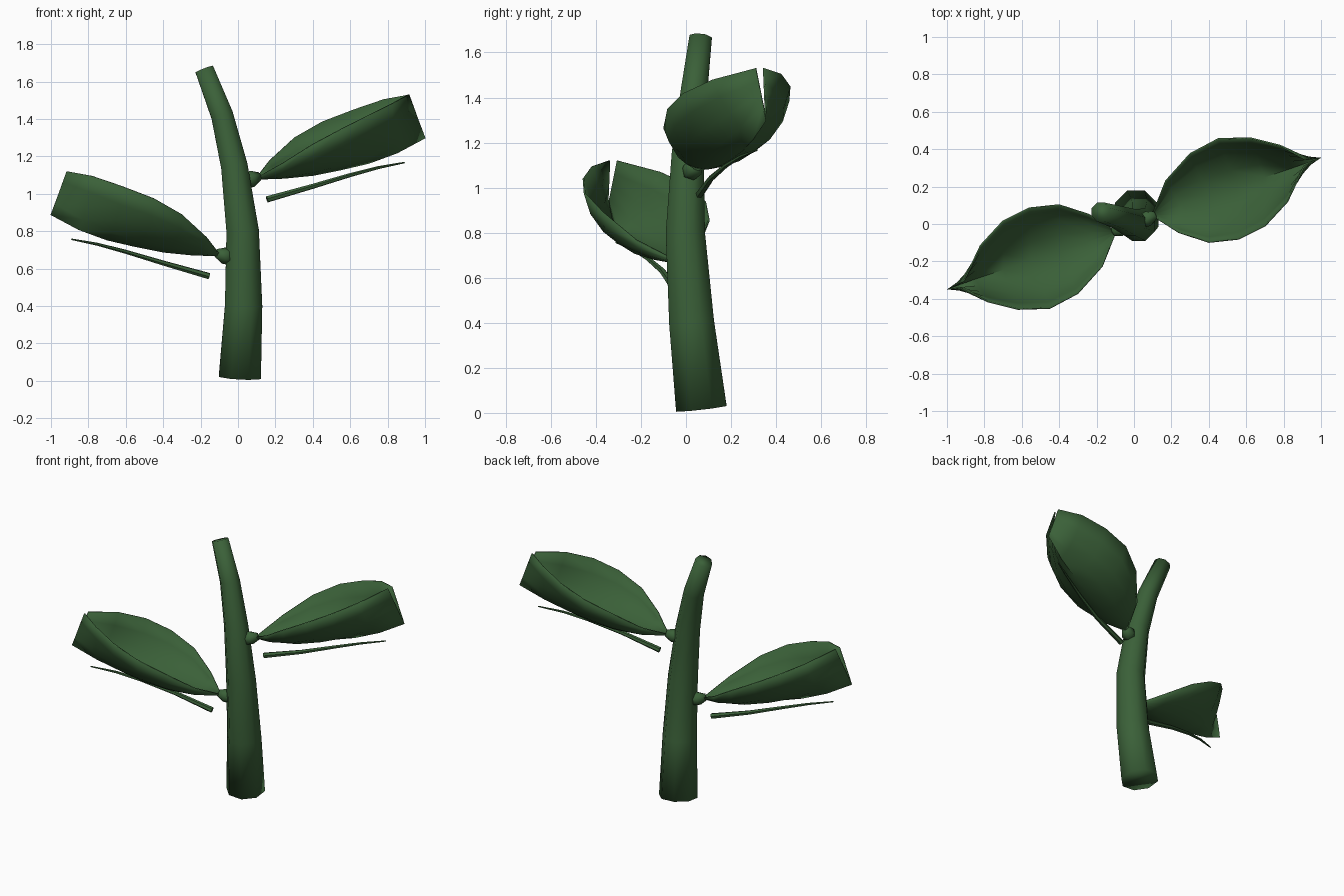
import bpy, bmesh, math
from mathutils import Vector, Matrix

cube = bpy.data.objects.get("Cube")
if cube:
    bpy.data.objects.remove(cube, do_unlink=True)

GREEN = (0.043, 0.118, 0.04, 1)
green = bpy.data.materials.new("leaf green")
green.use_nodes = True
green.diffuse_color = GREEN
green.node_tree.nodes["Principled BSDF"].inputs["Base Color"].default_value = GREEN


def finish(bm, name, angle=180):
    bmesh.ops.recalc_face_normals(bm, faces=bm.faces)
    mesh = bpy.data.meshes.new(name)
    bm.to_mesh(mesh)
    bm.free()
    mesh.materials.append(green)
    ob = bpy.data.objects.new(name, mesh)
    bpy.context.collection.objects.link(ob)
    bpy.ops.object.select_all(action='DESELECT')
    ob.select_set(True)
    bpy.context.view_layer.objects.active = ob
    if angle < 180:
        bpy.ops.object.shade_smooth_by_angle(angle=math.radians(angle))
    else:
        bpy.ops.object.shade_smooth()
    return ob


def tube(name, path, radii, sides, place=Matrix(), angle=180):
    """Capped tube whose rings stand square to the path."""
    bm = bmesh.new()
    pts = [Vector(p) for p in path]
    rings = []
    for i, p in enumerate(pts):
        along = pts[min(i + 1, len(pts) - 1)] - pts[max(i - 1, 0)]
        turn = Vector((0, 0, 1)).rotation_difference(along)
        ring = []
        for k in range(sides):
            a = math.tau * (k + 0.5) / sides
            ring.append(bm.verts.new(place @ (p + turn @ (Vector((math.cos(a), math.sin(a), 0)) * radii[i]))))
        rings.append(ring)
    for a, b in zip(rings, rings[1:]):
        for k in range(sides):
            n = (k + 1) % sides
            bm.faces.new((a[k], a[n], b[n], b[k]))
    bm.faces.new(rings[0])
    bm.faces.new(rings[-1])
    return finish(bm, name, angle)


# Leaf stations from stalk to tip: keel, back rim, front rim
STATIONS = [
    ((.11, .05, 1.08), (.105, .065, 1.095), (.115, .035, 1.095)),
    ((.25, .10, 1.085), (.17, .23, 1.18), (.24, -.045, 1.165)),
    ((.40, .15, 1.10), (.30, .375, 1.30), (.40, -.097, 1.265)),
    ((.55, .20, 1.13), (.45, .455, 1.385), (.56, -.08, 1.35)),
    ((.70, .25, 1.165), (.62, .46, 1.45), (.70, -.01, 1.42)),
    ((.85, .30, 1.22), (.78, .42, 1.505), (.82, .12, 1.48)),
    ((1.0, .355, 1.30), (.915, .345, 1.53), (.91, .31, 1.53)),
]
HALF = 4


def leaf(name, place):
    """Cupped blade that closes to a folded tip."""
    bm = bmesh.new()
    rows = []
    for i, (keel, back, front) in enumerate(STATIONS):
        keel, back, front = Vector(keel), Vector(back), Vector(front)
        bow = 0.9 * (1 - (i / (len(STATIONS) - 1)) ** 3)
        row = []
        for j in range(-HALF, HALF + 1):
            s = abs(j) / HALF
            d = (back if j < 0 else front) - keel
            side = s * (1 - bow) + bow * math.sin(s * math.pi / 2)
            rise = s * (1 - bow) + bow * (1 - math.cos(s * math.pi / 2))
            row.append(bm.verts.new(place @ (keel + Vector((d.x * side, d.y * side, d.z * rise)))))
        rows.append(row)
    for a, b in zip(rows, rows[1:]):
        for j in range(2 * HALF):
            bm.faces.new((a[j], a[j + 1], b[j + 1], b[j]))
    ob = finish(bm, name, 60)
    shell = ob.modifiers.new("thickness", 'SOLIDIFY')
    shell.thickness = 0.008
    shell.offset = 0
    return ob


# Main stem, bowed and tapering
tube("stem",
     [(.01, .068, .02), (.03, .025, .4), (.025, -.003, .8), (-.02, .008, 1.15), (-.085, .035, 1.42), (-.18, .065, 1.665)],
     [.122, .108, .094, .077, .064, .054], 8)

# Each side: knob, leaf and thin rib under the leaf; the right one is turned and lower
turned = Matrix.Translation((0, .005, -.41)) @ Matrix.Rotation(math.pi, 4, 'Z')
for label, place in (("left", Matrix()), ("right", turned)):
    tube(label + "_knob", [(.03, .01, 1.06), (.075, .03, 1.08), (.115, .05, 1.092)],
         [.035, .046, .024], 6, place)
    leaf(label + "_leaf", place)
    tube(label + "_rib",
         [(.155, .06, .97), (.4, .11, 1.04), (.6, .18, 1.10), (.75, .245, 1.14), (.89, .315, 1.167)],
         [.018, .014, .011, .008, .004], 6, place, 50)
